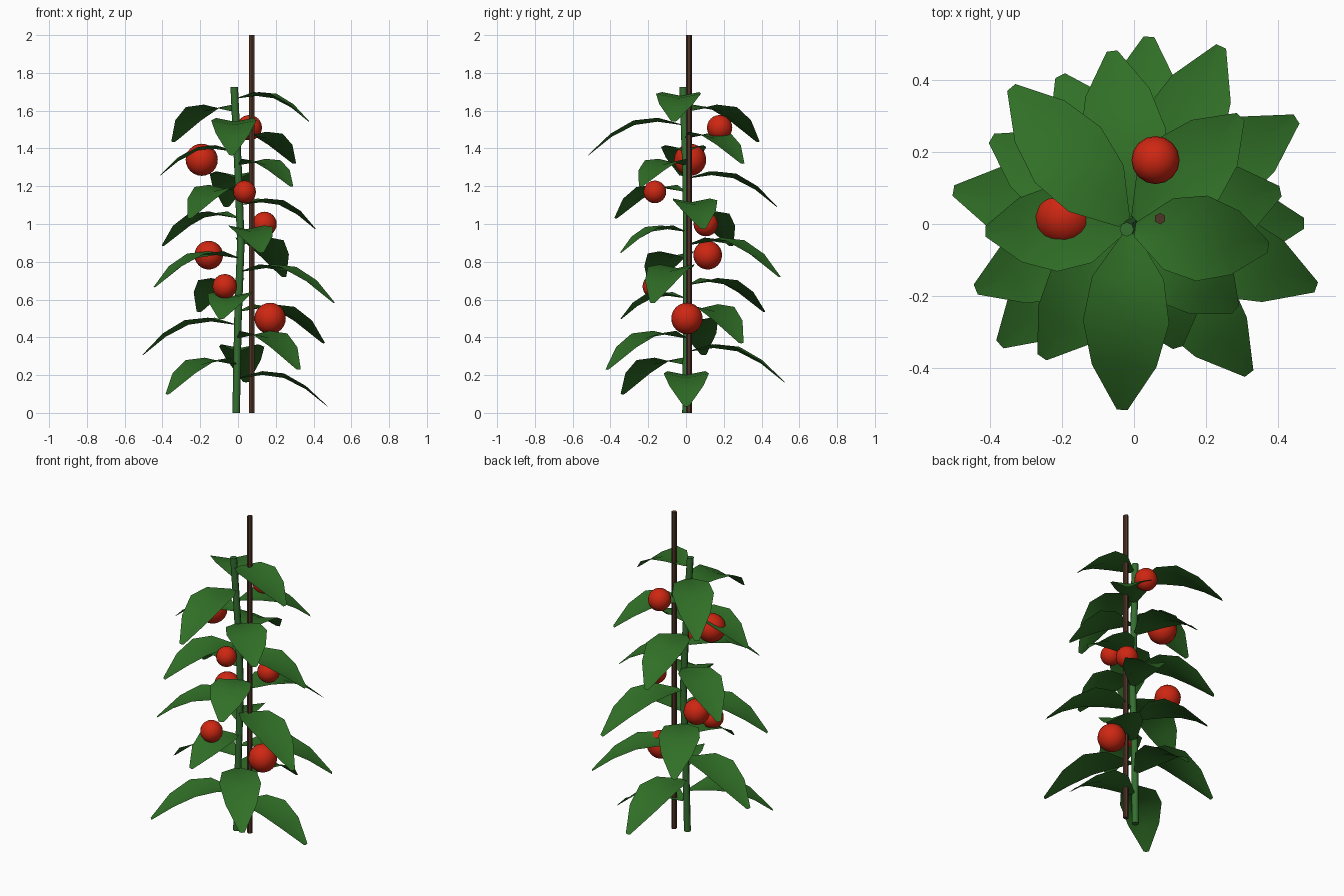
import bpy, bmesh, math
from mathutils import Vector

cube = bpy.data.objects.get("Cube")
if cube:
    bpy.data.objects.remove(cube)


def material(name, rgb):
    m = bpy.data.materials.new(name)
    m.use_nodes = True
    m.diffuse_color = (*rgb, 1)
    m.node_tree.nodes["Principled BSDF"].inputs["Base Color"].default_value = (*rgb, 1)
    return m


leaf_green = material("leaf green", (0.03, 0.16, 0.02))
stem_green = material("stem green", (0.035, 0.16, 0.03))
fruit_red = material("fruit red", (0.62, 0.02, 0.006))
stake_brown = material("stake brown", (0.08, 0.035, 0.02))


def finish(name, bm, mat, smooth_angle=60):
    mesh = bpy.data.meshes.new(name)
    bm.to_mesh(mesh)
    bm.free()
    mesh.materials.append(mat)
    obj = bpy.data.objects.new(name, mesh)
    bpy.context.collection.objects.link(obj)
    bpy.ops.object.select_all(action="DESELECT")
    obj.select_set(True)
    bpy.context.view_layer.objects.active = obj
    bpy.ops.object.shade_smooth_by_angle(angle=math.radians(smooth_angle))
    return obj


# Gently swaying stem
STEM = [Vector(p) for p in ((-0.01, 0, 0), (0, 0.005, 0.5), (0.015, 0.005, 0.9),
                            (0, 0, 1.3), (-0.02, -0.015, 1.725))]


def stem_at(z):
    for a, b in zip(STEM, STEM[1:]):
        if z <= b.z:
            return a.lerp(b, (z - a.z) / (b.z - a.z))
    return STEM[-1].copy()


def stem():
    bm = bmesh.new()
    sides, radius = 8, 0.02
    rings = []
    for p in STEM:
        rings.append([bm.verts.new(p + Vector((math.cos(a), math.sin(a), 0)) * radius)
                      for a in (math.tau * k / sides for k in range(sides))])
    for low, high in zip(rings, rings[1:]):
        for k in range(sides):
            n = (k + 1) % sides
            bm.faces.new((low[k], low[n], high[n], high[k]))
    bm.faces.new(rings[0][::-1])
    bm.faces.new(rings[-1])
    finish("stem", bm, stem_green)


# Leaf stations: distance along, half width, midrib height (per unit length)
LEAF = ((0, 0.02, 0), (0.25, 0.1, 0.035), (0.5, 0.12, 0), (0.75, 0.09, -0.13), (1, 0.015, -0.33))
FOLD = 0.2


def leaf(index, reach):
    z = 0.185 + 0.0705 * index
    angle = math.radians(-137.5 * index)
    out = Vector((math.cos(angle), math.sin(angle), 0))
    side = Vector((-out.y, out.x, 0))
    base = stem_at(z) + out * 0.02
    length = reach - 0.02
    bm = bmesh.new()
    rows = []
    for t, half, rise in LEAF:
        mid = base + out * (t * length) + Vector((0, 0, rise * length))
        rows.append([bm.verts.new(mid + side * (s * half) + Vector((0, 0, abs(s) * half * FOLD)))
                     for s in (-1, 0, 1)])
    for a, b in zip(rows, rows[1:]):
        for k in (0, 1):
            bm.faces.new((a[k], b[k], b[k + 1], a[k + 1]))
    finish(f"leaf_{index + 1}", bm, leaf_green)


# Stake beside the stem
def stake():
    bm = bmesh.new()
    bmesh.ops.create_cone(bm, cap_ends=True, segments=6, radius1=0.016, radius2=0.016, depth=2)
    bmesh.ops.translate(bm, verts=bm.verts, vec=(0.073, 0.015, 1))
    finish("stake", bm, stake_brown, 30)


# Round fruit
def fruit(index, x, y, z, radius):
    bm = bmesh.new()
    bmesh.ops.create_uvsphere(bm, u_segments=16, v_segments=12, radius=radius)
    bmesh.ops.translate(bm, verts=bm.verts, vec=(x, y, z))
    finish(f"fruit_{index + 1}", bm, fruit_red)


stem()
stake()
REACHES = (0.48, 0.5, 0.52, 0.53, 0.51, 0.535, 0.36, 0.46, 0.53, 0.49, 0.54,
           0.365, 0.47, 0.41, 0.455, 0.485, 0.37, 0.41, 0.43, 0.51, 0.51, 0.395)
for i, reach in enumerate(REACHES):
    leaf(i, reach)

FRUITS = ((0.17, 0.005, 0.5, 0.083), (-0.07, -0.165, 0.67, 0.065), (-0.155, 0.115, 0.835, 0.076),
          (0.14, 0.105, 1.0, 0.065), (0.035, -0.165, 1.17, 0.06), (-0.192, 0.022, 1.34, 0.085),
          (0.06, 0.178, 1.51, 0.067))
for i, f in enumerate(FRUITS):
    fruit(i, *f)
